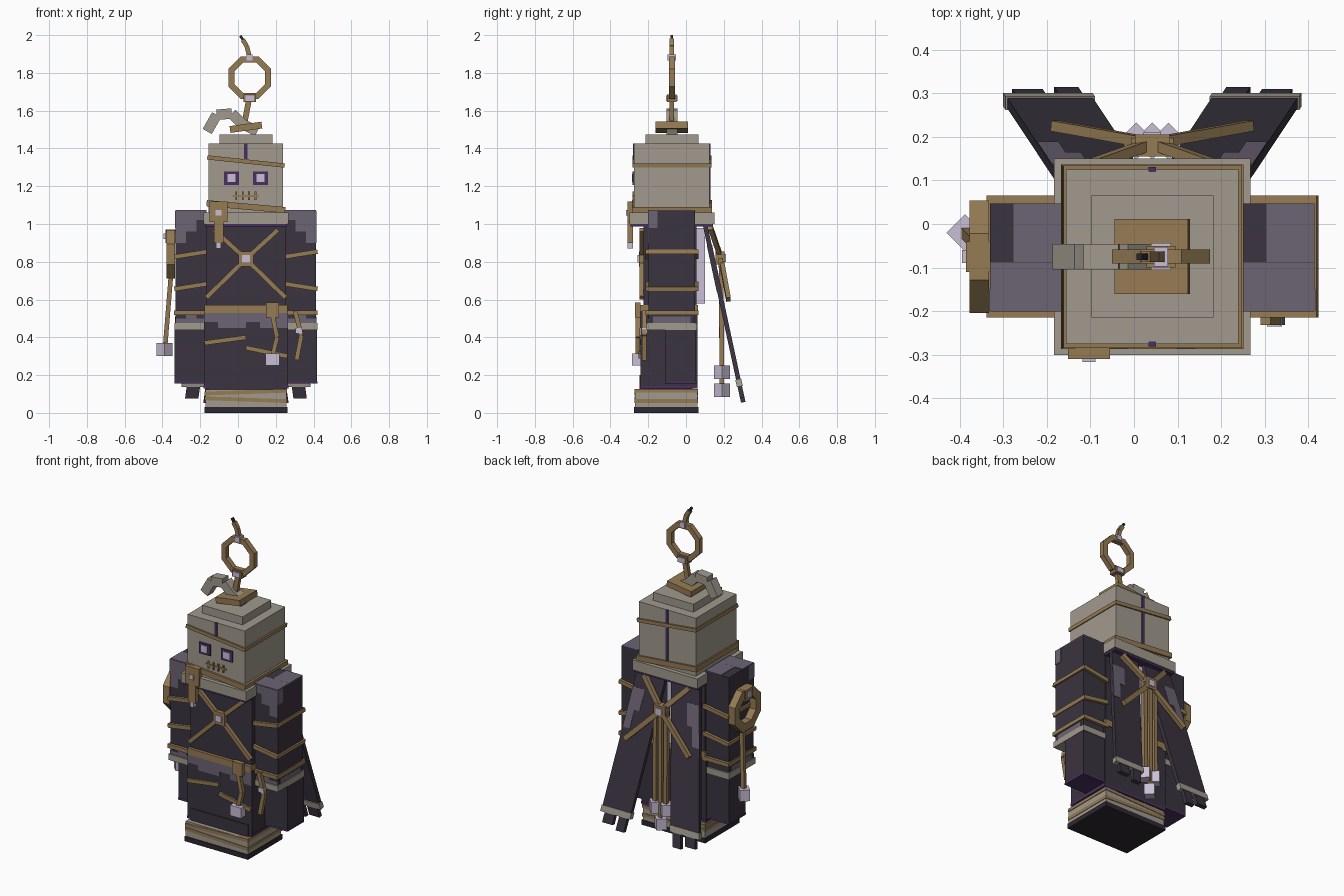
import bpy, bmesh, math
from mathutils import Vector, Matrix

if "Cube" in bpy.data.objects:
    bpy.data.objects.remove(bpy.data.objects["Cube"], do_unlink=True)

# Every part is placed around the vertical axis of the body
BODY_AXIS = Vector((0.042, -0.075, 0))
STRAP = 0.024
LAYER = 0.005


def material(name, code):
    def linear(value):
        value /= 255
        return ((value + 0.055) / 1.055) ** 2.4
    colour = [linear(channel) for channel in bytes.fromhex(code)] + [1]
    mat = bpy.data.materials.new(name)
    mat.use_nodes = True
    mat.diffuse_color = colour
    mat.node_tree.nodes["Principled BSDF"].inputs["Base Color"].default_value = colour
    return mat


dark = material("dark cloth", "3a333f")
faded = material("faded cloth", "6c6374")
purple = material("deep purple trim", "48305f")
bone = material("bone cloth", "a19a8e")
gold = material("old gold", "957b54")
gem = material("pale lavender", "cabfd6")
black = material("sole black", "2c2731")


def add(name, bm, mat):
    bmesh.ops.recalc_face_normals(bm, faces=bm.faces)
    mesh = bpy.data.meshes.new(name)
    bm.to_mesh(mesh)
    bm.free()
    mesh.materials.append(mat)
    part = bpy.data.objects.new(name, mesh)
    part.location = BODY_AXIS
    bpy.context.collection.objects.link(part)


def solid(name, mat, centre, turn, size):
    bm = bmesh.new()
    place = Matrix.Translation(centre) @ turn.to_4x4() @ Matrix.Diagonal((*size, 1))
    bmesh.ops.create_cube(bm, size=1, matrix=place)
    add(name, bm, mat)


def block(name, mat, width, depth, bottom, top, x=0, y=0, tilt=0, spin=0):
    """Upright box, optionally tilted about y and spun about z in degrees."""
    turn = Matrix.Rotation(math.radians(tilt), 3, 'Y') @ Matrix.Rotation(math.radians(spin), 3, 'Z')
    solid(name, mat, (x, y, (bottom + top) / 2), turn, (width, depth, top - bottom))


def path(name, mat, points, width=STRAP, depth=STRAP):
    """Flat strap that runs through the points, its flat side facing y."""
    points = [Vector(point) for point in points]
    for start, end in zip(points, points[1:]):
        along = (end - start).normalized()
        across = Vector((0, 1, 0)).cross(along).normalized()
        turn = Matrix((across, along.cross(across), along)).transposed()
        solid(name, mat, (start + end) / 2, turn, (width, depth, (end - start).length))


def ring(name, centre, outer, inner, depth, axis):
    """Eight sided ring with a square section, turned to face the given axis."""
    bm = bmesh.new()
    turn = Vector((0, 0, 1)).rotation_difference(Vector(axis)).to_matrix()
    loops = []
    for radius, side in ((outer, -1), (outer, 1), (inner, 1), (inner, -1)):
        angles = [math.tau * (i + 0.5) / 8 for i in range(8)]
        spots = [Vector((radius * math.cos(a), radius * math.sin(a), side * depth / 2)) for a in angles]
        loops.append([bm.verts.new(Vector(centre) + turn @ spot) for spot in spots])
    for k, loop in enumerate(loops):
        below = loops[k - 1]
        for i in range(8):
            bm.faces.new((loop[i - 1], loop[i], below[i], below[i - 1]))
    add(name, bm, gold)


# Base and foot wrappings
base_y = -0.03
block("sole", black, 0.44, 0.34, 0, 0.03, y=base_y)
block("base_wrap", bone, 0.43, 0.33, 0.03, 0.125, y=base_y)
block("under_robe", dark, 0.4, 0.28, 0.12, 0.2, y=base_y)
for height, tilt in ((0.06, 2), (0.1, -2)):
    block("base_band", gold, 0.437, 0.337, height, height + 0.02, y=base_y, tilt=tilt)
for i in range(4):
    block("robe_tatter", dark, 0.06, 0.02, 0.1, 0.14, x=0.11 * (i - 1.5), y=-0.16)

# Robe, belt and open chest
robe_y = -0.015
chest_y = -0.145
skirt_y = -0.165
block("skirt", dark, 0.446, 0.3, 0.145, 0.54, y=robe_y)
block("skirt_trim", purple, 0.45, 0.304, 0.13, 0.146, y=robe_y)
block("torso", dark, 0.425, 0.28, 0.53, 1.02, y=robe_y + LAYER)
block("belt", gold, 0.44, 0.308, 0.53, 0.57, y=robe_y)
block("chest_cloth", bone, 0.155, LAYER, 0.57, 1, y=chest_y)
for side in (-1, 1):
    block("chest_trim", purple, 0.016, 2 * LAYER, 0.57, 1, x=side * 0.085, y=chest_y)
    block("torso_fade", faded, 0.06, LAYER, 0.57, 0.65, x=side * 0.18, y=chest_y)
for i in range(6):
    drop = 0.05 + 0.03 * (i * i % 3)
    block("skirt_fade", faded, 0.074, LAYER, 0.53 - drop, 0.53, x=0.074 * (i - 2.5), y=skirt_y)
path("skirt_strap", gold, [(-0.22, skirt_y, 0.37), (0, skirt_y, 0.4)])
path("skirt_strap", gold, [(0, skirt_y, 0.345), (0.22, skirt_y, 0.3)])

# Crossed chest straps and brooch
brooch_z = 0.815
for side in (-1, 1):
    for reach, height in ((0.17, 0.97), (0.21, 0.61)):
        path("chest_strap", gold, [(0, -0.16, brooch_z), (side * reach, -0.16, height)])
block("brooch_plate", gold, 0.08, 0.03, brooch_z - 0.04, brooch_z + 0.04, y=-0.16)
block("brooch_gem", gem, 0.044, 0.03, brooch_z - 0.02, brooch_z + 0.02, y=-0.167)

# Collar, head and wrapped bands
block("collar", bone, 0.45, 0.45, 1, 1.062)
block("collar_lining", purple, 0.435, 0.435, 0.988, 1)
block("head", bone, 0.395, 0.4, 1.05, 1.425)
block("crown_step", bone, 0.28, 0.28, 1.42, 1.475)
block("brow_band", gold, 0.412, 0.418, 1.32, 1.342, tilt=6)
block("neck_band", gold, 0.418, 0.424, 1.076, 1.108, tilt=5)

# Face and seams
face_y = -0.2
block("face_seam", purple, 0.018, 0.012, 1.34, 1.426, y=face_y)
block("back_seam", purple, 0.018, 0.012, 1.1, 1.426, y=-face_y)
for side in (-1, 1):
    block("eye_socket", purple, 0.078, 0.014, 1.207, 1.277, x=side * 0.077, y=face_y)
    block("eye", gem, 0.042, 0.022, 1.222, 1.264, x=side * 0.077, y=face_y)
block("mouth", gold, 0.14, 0.012, 1.144, 1.154, y=face_y)
for i in range(4):
    block("mouth_stitch", gold, 0.01, 0.016, 1.128, 1.172, x=0.034 * (i - 1.5), y=face_y)

# Headpiece: tilted slab, folded hood tip, halo and curl
halo_x, halo_z, halo_radius = 0.02, 1.775, 0.122
block("crown_slab", gold, 0.17, 0.172, 1.494, 1.53, tilt=-8)
path("hood_tip", bone, [(-0.205, 0, 1.49), (-0.155, 0, 1.578), (-0.075, 0, 1.585),
                        (-0.02, 0, 1.53), (0.06, 0, 1.49)], width=0.055, depth=0.058)
path("halo_rod", gold, [(-0.01, 0, 1.52), (halo_x, 0, 1.68)], width=0.03)
ring("halo_ring", (halo_x, 0, halo_z), halo_radius, 0.088, 0.032, axis=(0, 1, 0))
block("halo_clasp", gold, 0.066, 0.05, 1.645, 1.685, x=halo_x)
block("halo_lower_gem", gem, 0.046, 0.062, 1.65, 1.68, x=halo_x)
block("halo_upper_gem", gem, 0.032, 0.044, 1.866, 1.898, x=halo_x)
curl_end = (-0.016, 0, 1.975)
path("halo_curl", gold, [(halo_x, 0, 1.88), (halo_x / 4, 0, 1.94), curl_end])
path("curl_tip", black, [curl_end, (-0.03, 0, 1.997)], width=0.014, depth=0.014)

# Arms, the same on both sides
for side, label in ((1, "left"), (-1, "right")):
    arm_x = side * 0.29
    outer_x = arm_x + side * 0.082
    block(f"{label}_sleeve", dark, 0.164, 0.245, 0.46, 1.07, x=arm_x)
    block(f"{label}_cuff", bone, 0.178, 0.266, 0.44, 0.477, x=arm_x)
    block(f"{label}_forearm", dark, 0.174, 0.164, 0.165, 0.45, x=arm_x, y=0.047)
    block(f"{label}_forearm_trim", purple, 0.176, 0.166, 0.155, 0.167, x=arm_x, y=0.047)
    # Worn cloth on the shoulder top, sleeve front and outer side
    block(f"{label}_shoulder_fade", faded, 0.164, 0.11, 1.068, 1.073, x=arm_x, y=-0.068)
    block(f"{label}_shoulder_fade", faded, 0.11, 0.135, 1.068, 1.073, x=arm_x + 0.027, y=0.055)
    for i in range(3):
        step_x = arm_x + side * 0.055 * (i - 1)
        block(f"{label}_sleeve_fade", faded, 0.055, LAYER, 1.02 - 0.06 * i, 1.07, x=step_x, y=-0.123)
        block(f"{label}_hem_fade", faded, 0.055, LAYER, 0.477, 0.5 + 0.03 * (i % 2), x=step_x, y=-0.123)
    block(f"{label}_side_fade", faded, LAYER, 0.05, 0.98, 1.07, x=outer_x, y=-0.1)
    block(f"{label}_side_fade", faded, LAYER, 0.2, 0.477, 0.51, x=outer_x)
    for height, tilt in ((0.84, -9), (0.67, 9 * side), (0.53, 0)):
        block(f"{label}_arm_band", gold, 0.18, 0.28, height - 0.012, height + 0.012, x=arm_x, tilt=tilt)


# Cape panels sweep outward and backward from the collar
def cape_panel(name, mat, side, inner, outer, start, end, half=0.012):
    bm = bmesh.new()
    normal = Vector((0, 0.978, 0.21)) * half
    faces = []
    for offset in (normal, -normal):
        corners = ((inner, start), (outer, start), (outer, end), (inner, end))
        spots = [Vector((side * (x + 0.133 * t), 0.175 + 0.2 * t, 1 - 0.93 * t)) for x, t in corners]
        faces.append(bm.faces.new([bm.verts.new(spot + offset) for spot in spots]))
    bmesh.ops.bridge_loops(bm, edges=bm.edges)
    add(name, bm, mat)


back_z = 0.82
for side in (-1, 1):
    cape_panel("cape_panel", dark, side, 0.018, 0.215, 0, 0.92)
    cape_panel("cape_hem", bone, side, 0.014, 0.219, 0.885, 0.925, half=0.016)
    cape_panel("cape_tatter", dark, side, 0.035, 0.09, 0.92, 1.015)
    cape_panel("cape_tatter", dark, side, 0.12, 0.19, 0.92, 0.99)
    cape_panel("cape_fade", faded, side, 0.13, 0.214, 0.12, 0.26, half=0.014)
    cape_panel("cape_fade", faded, side, 0.165, 0.214, 0.26, 0.38, half=0.014)
    for reach, y, height in ((0.155, 0.205, 0.98), (0.222, 0.3, 0.6)):
        path("back_strap", gold, [(0, 0.26, back_z), (side * reach, y, height)], width=0.03)

# Back brooch, pale spine strip and hanging tassels
block("spine_strip", gem, 0.04, 0.05, 0.58, 0.98, y=0.15)
block("back_plate", gold, 0.08, 0.05, back_z - 0.035, back_z + 0.035, y=0.255)
block("back_gem", gem, 0.04, 0.02, back_z - 0.02, back_z + 0.02, y=0.276)
for i in (-1, 0, 1):
    x, height = 0.037 * i, 0.12 + 0.095 * abs(i)
    path("back_cord", gold, [(x, 0.265, height), (x, 0.26, back_z)])
    block("back_tassel", gem, 0.06, 0.06, height - 0.035, height + 0.035, x=x, y=0.265, spin=45)

# Clasp hanging from the collar
clasp_x, clasp_y = -0.145, -0.22
block("clasp_plate", gold, 0.097, 0.03, 1.01, 1.12, x=clasp_x, y=clasp_y)
block("clasp_tail", gold, 0.05, 0.03, 0.9, 1.02, x=clasp_x, y=clasp_y)
block("clasp_gem", gem, 0.03, 0.044, 1.045, 1.075, x=clasp_x, y=clasp_y)
block("clasp_drop", gem, 0.026, 0.03, 0.87, 0.9, x=clasp_x, y=clasp_y)

# Belt buckle with tassel, and a cord on the left sleeve
belt_x, belt_y = 0.14, -0.18
block("buckle", gold, 0.07, 0.03, 0.505, 0.585, x=belt_x, y=belt_y)
path("belt_cord", gold, [(belt_x, belt_y, 0.52), (belt_x + 0.025, belt_y, 0.4), (belt_x, belt_y, 0.3)])
block("belt_tassel", gem, 0.075, 0.06, 0.25, 0.315, x=belt_x, y=belt_y)
cord_y = -0.145
path("sleeve_cord", gold, [(0.26, cord_y, 0.54), (0.293, cord_y, 0.41), (0.268, cord_y, 0.28)])
block("sleeve_cord_gem", gem, 0.035, 0.03, 0.42, 0.45, x=0.28, y=cord_y)

# Ring charm on the right arm
charm_x = -0.397
ring("charm_ring", (charm_x, 0, 0.84), 0.14, 0.085, 0.045, axis=(1, 0, 0))
block("charm_clasp", gold, 0.06, 0.07, 0.9, 0.97, x=charm_x)
block("charm_gem", gem, 0.08, 0.03, 0.92, 0.95, x=charm_x)
path("charm_cord", gold, [(charm_x, 0.025, 0.73), (charm_x - 0.03, 0.055, 0.36)])
block("charm_tassel", gem, 0.06, 0.06, 0.3, 0.37, x=charm_x - 0.033, y=0.055, spin=45)
